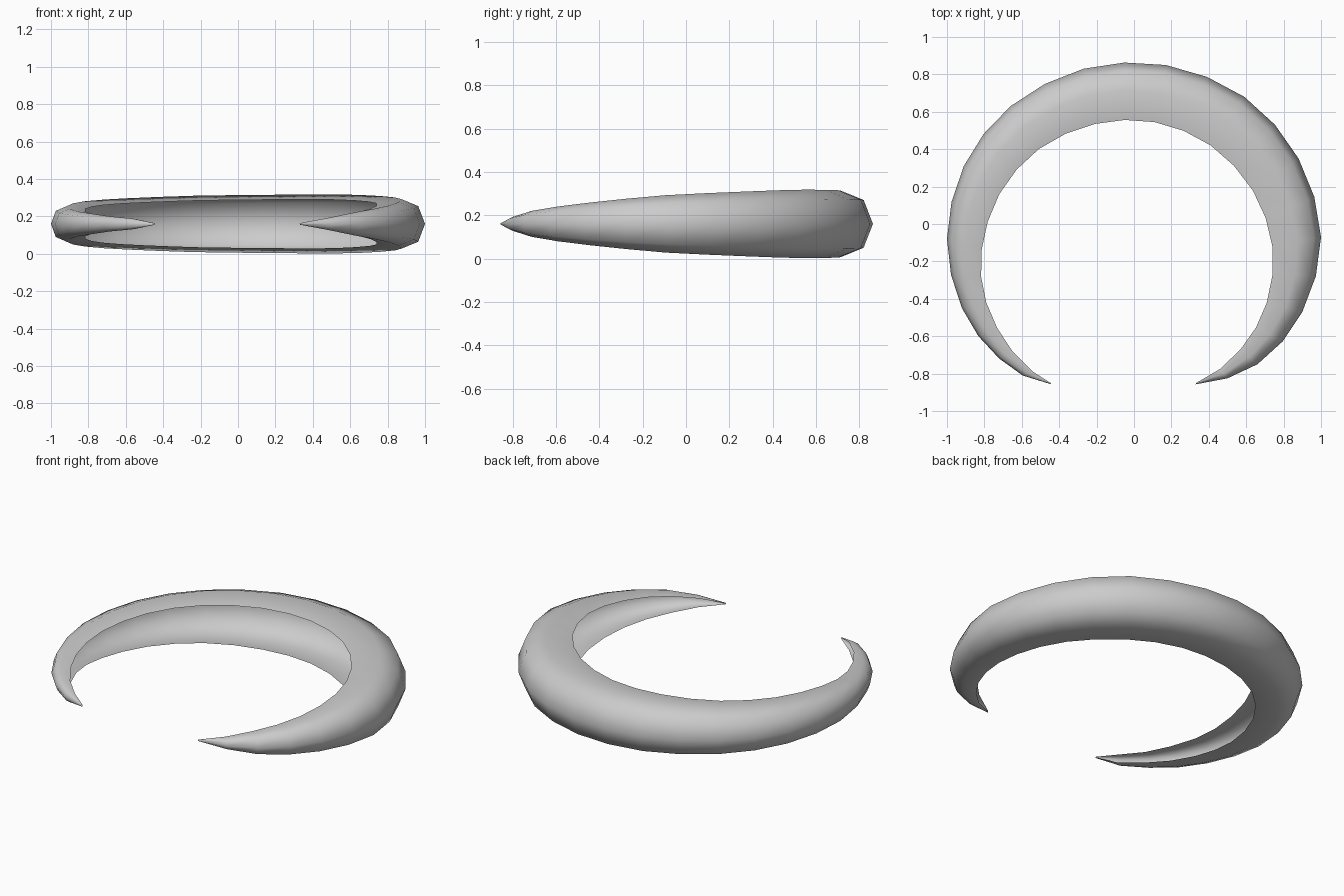
import bpy, bmesh
from mathutils import Vector

if "Cube" in bpy.data.objects:
    bpy.data.objects.remove(bpy.data.objects["Cube"])

# Outer and inner rim points seen from above (every second ring)
RIM = [
    (-0.443, -0.857, -0.447, -0.849), (-0.72, -0.72, -0.65, -0.68),
    (-0.92, -0.45, -0.79, -0.42), (-1.0, -0.08, -0.815, -0.14),
    (-0.91, 0.31, -0.72, 0.16), (-0.66, 0.63, -0.51, 0.40),
    (-0.27, 0.83, -0.21, 0.535), (0.17, 0.85, 0.11, 0.545),
    (0.59, 0.68, 0.41, 0.42), (0.88, 0.35, 0.635, 0.18),
    (1.0, -0.07, 0.74, -0.12), (0.90, -0.47, 0.71, -0.42),
    (0.66, -0.75, 0.57, -0.67), (0.33, -0.857, 0.334, -0.849),
]
# Rings next to the tips, where the taper is quickest
FIRST = (-0.595, -0.81, -0.54, -0.79)
LAST = (0.50, -0.825, 0.46, -0.775)
MID_Z = 0.16
# C-shaped section, open on the inner side: (outward, up), top lip to bottom lip
HALF = [(-1, 0.83), (0.03, 1), (0.72, 0.72)]
SECTION = HALF + [(1, 0)] + [(u, -v) for u, v in reversed(HALF)]


def ring_rows():
    rows = [Vector(r) for r in RIM]
    out = []
    for i in range(len(rows) - 1):
        out.append(rows[i])
        if i == 0:
            out.append(Vector(FIRST))
        elif i == len(rows) - 2:
            out.append(Vector(LAST))
        else:  # smooth midpoint
            out.append((9 * (rows[i] + rows[i + 1]) - rows[i - 1] - rows[i + 2]) / 16)
    out.append(rows[-1])
    return out


# Crescent shell: open section swept round the rim
bm = bmesh.new()
rings = []
for ox, oy, ix, iy in ring_rows():
    outer, inner = Vector((ox, oy, MID_Z)), Vector((ix, iy, MID_Z))
    centre, axis = (outer + inner) / 2, (outer - inner) / 2
    up = Vector((0, 0, axis.length))
    rings.append([bm.verts.new(centre + axis * u + up * v) for u, v in SECTION])
for a, b in zip(rings, rings[1:]):
    for k in range(len(SECTION) - 1):
        bm.faces.new((a[k], b[k], b[k + 1], a[k + 1]))
for f in bm.faces:
    f.smooth = True

mesh = bpy.data.meshes.new("crescent_shell")
bm.to_mesh(mesh)
bm.free()
obj = bpy.data.objects.new("crescent_shell", mesh)
bpy.context.collection.objects.link(obj)
